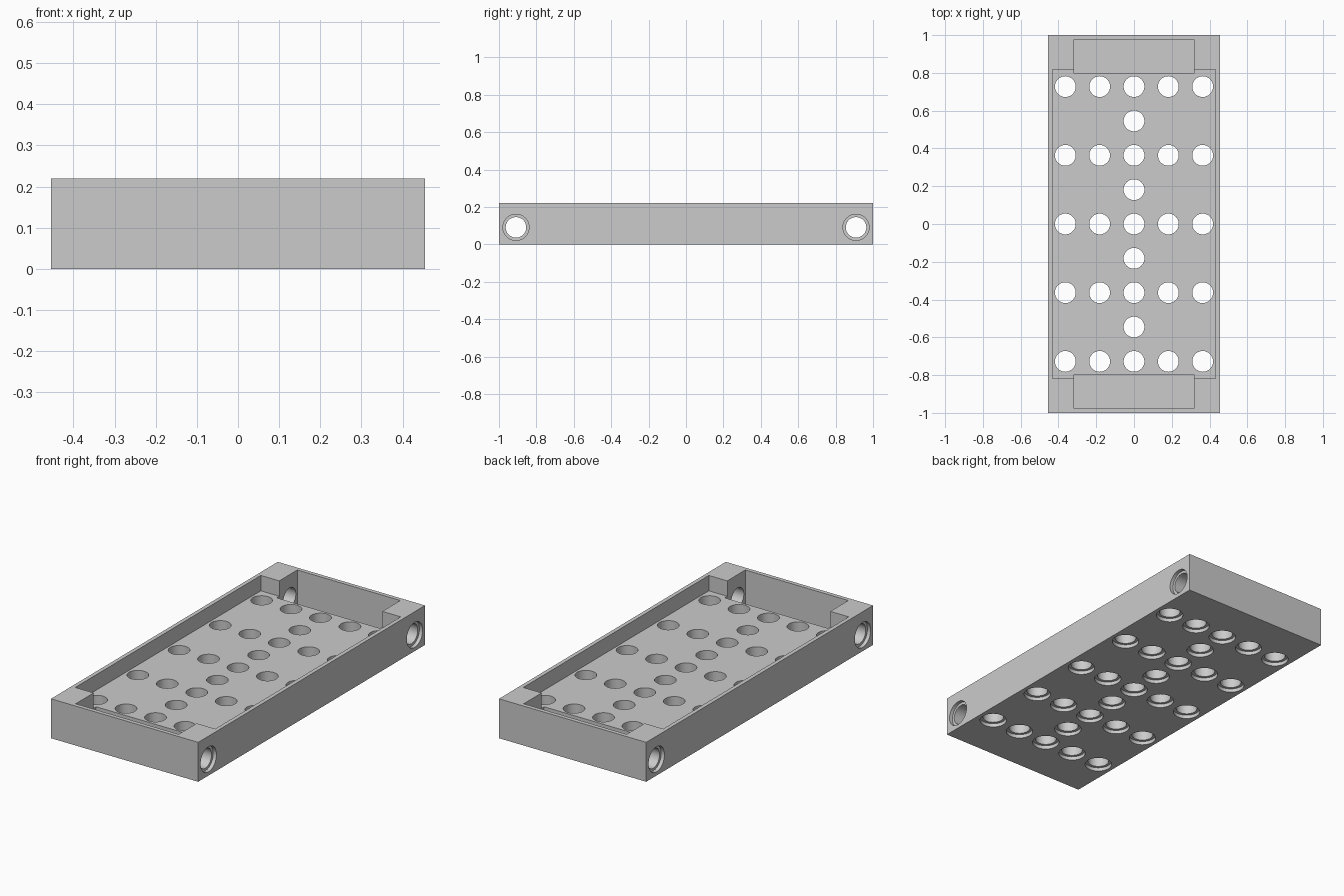
import bpy
import bmesh
from math import pi
from mathutils import Matrix, Vector

PITCH = 2 / 11            # spacing of the hole grid
WIDTH, LENGTH, HEIGHT = 5 * PITCH, 2.0, 0.22
FLOOR = 0.134             # top of the perforated floor
BORE, RIM, RIM_DEPTH = 0.055, 0.07, 0.02

default = bpy.data.objects.get("Cube")
if default:
    bpy.data.objects.remove(default)

grey = bpy.data.materials.new("light_grey")
grey.use_nodes = True
colour = (0.6, 0.6, 0.6, 1)
grey.diffuse_color = colour
grey.node_tree.nodes["Principled BSDF"].inputs["Base Color"].default_value = colour


def add_box(bm, low, high):
    low, high = Vector(low), Vector(high)
    matrix = Matrix.Translation((low + high) / 2) @ Matrix.Diagonal((*(high - low), 1))
    bmesh.ops.create_cube(bm, size=1, matrix=matrix)


def add_lathe(bm, profile, matrix, sides=48):
    """Closed solid turned around z from (radius, height) pairs."""
    rings = []
    for radius, height in profile:
        ring = bmesh.ops.create_circle(bm, segments=sides, radius=radius,
                                       matrix=matrix @ Matrix.Translation((0, 0, height)))
        rings.append(ring["verts"])
    for low, high in zip(rings, rings[1:]):
        for i in range(sides):
            j = (i + 1) % sides
            bm.faces.new((low[i], low[j], high[j], high[i]))
    bm.faces.new(rings[0])
    bm.faces.new(rings[-1])


def make_object(name, bm):
    bmesh.ops.recalc_face_normals(bm, faces=bm.faces)
    mesh = bpy.data.meshes.new(name)
    bm.to_mesh(mesh)
    bm.free()
    mesh.materials.append(grey)
    obj = bpy.data.objects.new(name, mesh)
    bpy.context.collection.objects.link(obj)
    return obj


def cut(target, bm):
    cutter = make_object("cutter", bm)
    cutter.hide_render = True
    modifier = target.modifiers.new("cut", "BOOLEAN")
    modifier.operation = "DIFFERENCE"
    modifier.solver = "EXACT"
    modifier.object = cutter
    bpy.ops.object.select_all(action="DESELECT")
    bpy.context.view_layer.objects.active = target
    target.select_set(True)
    bpy.ops.object.modifier_apply(modifier=modifier.name)
    bpy.data.objects.remove(cutter)


# Solid block
bm = bmesh.new()
add_box(bm, (-WIDTH / 2, -LENGTH / 2, 0), (WIDTH / 2, LENGTH / 2, HEIGHT))
tray = make_object("perforated_tray", bm)

# Wide shallow recess
bm = bmesh.new()
add_box(bm, (-0.432, -0.818, FLOOR), (0.432, 0.818, HEIGHT + 0.1))
cut(tray, bm)

# Deep pocket at each end
bm = bmesh.new()
for inner, outer in ((0.796, 0.977), (-0.977, -0.796)):
    add_box(bm, (-0.318, inner, 0.024), (0.318, outer, HEIGHT + 0.1))
cut(tray, bm)

# Floor holes, widened underneath: full rows of five with a single hole between
bm = bmesh.new()
profile = [(RIM, -0.05), (RIM, RIM_DEPTH), (BORE, RIM_DEPTH), (BORE, FLOOR + 0.05)]
for row in range(-4, 5):
    for column in range(-2, 3):
        if row % 2 == 0 or column == 0:
            add_lathe(bm, profile, Matrix.Translation((column * PITCH, row * PITCH, 0)))
cut(tray, bm)

# Cross bores through both ends, widened at the outer sides
bm = bmesh.new()
step = WIDTH / 2 - RIM_DEPTH
profile = [(RIM, -0.5), (RIM, -step), (BORE, -step),
           (BORE, step), (RIM, step), (RIM, 0.5)]
for side in (-1, 1):
    place = Matrix.Translation((0, side * 5 * PITCH, PITCH / 2))
    add_lathe(bm, profile, place @ Matrix.Rotation(pi / 2, 4, "Y"))
cut(tray, bm)

bpy.ops.object.shade_smooth_by_angle(angle=pi / 6)
